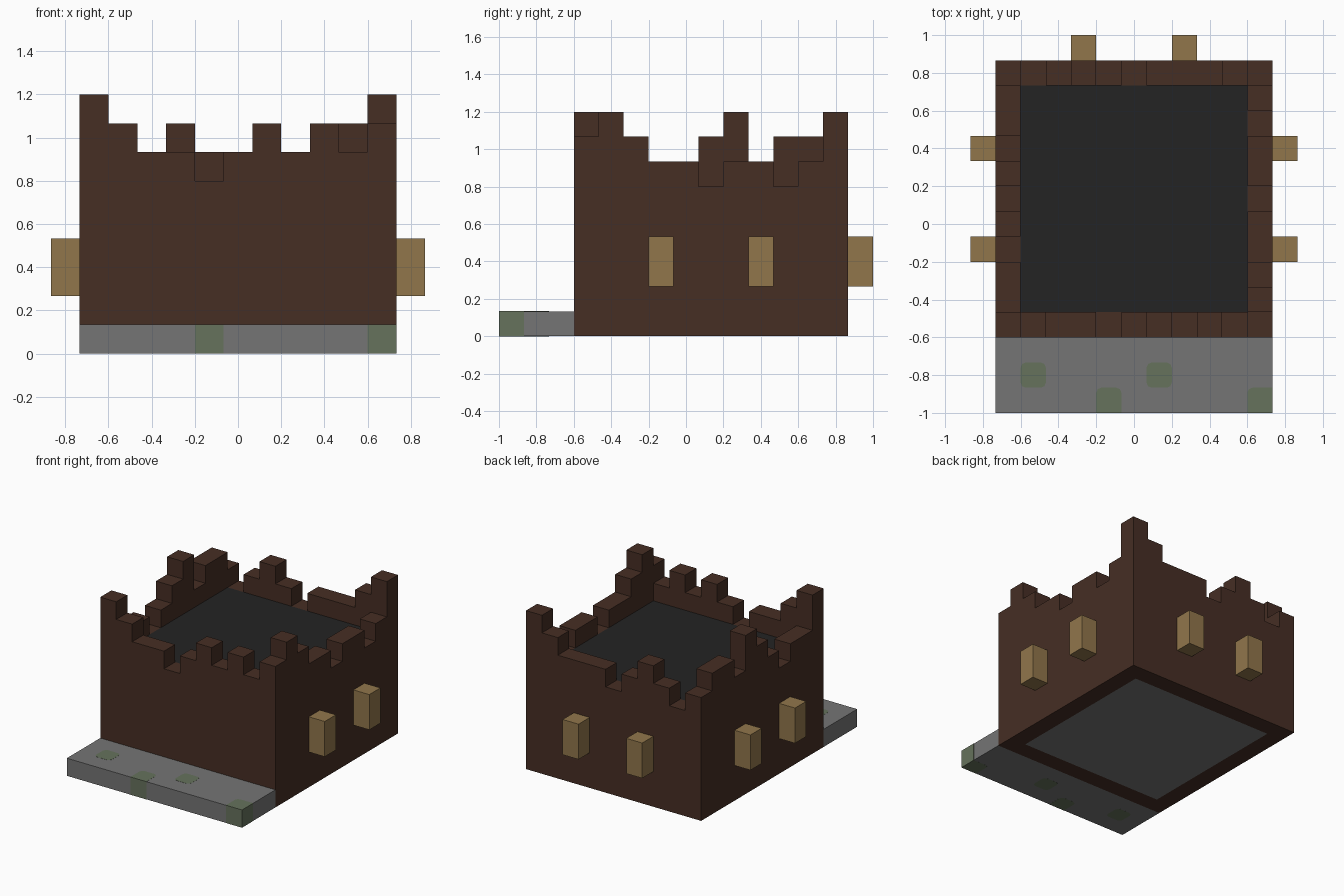
import bpy
import bmesh

cube = bpy.data.objects.get("Cube")
if cube:
    bpy.data.objects.remove(cube, do_unlink=True)

U = 2 / 15          # one block
X0, Y0 = -5.5, -4.5  # front corner of the building, in blocks


def material(name, rgb):
    def linear(c):
        c /= 255
        return c / 12.92 if c <= 0.04045 else ((c + 0.055) / 1.055) ** 2.4
    colour = (*[linear(c) for c in rgb], 1)
    mat = bpy.data.materials.new(name)
    mat.use_nodes = True
    mat.diffuse_color = colour
    bsdf = mat.node_tree.nodes["Principled BSDF"]
    bsdf.inputs["Base Color"].default_value = colour
    bsdf.inputs["Roughness"].default_value = 0.9
    return mat


brown = material("dark brown timber", (70, 46, 36))
stone = material("grey stone", (117, 117, 117))
moss = material("mossy stone", (102, 114, 92))
tan = material("tan window wood", (145, 118, 75))
black = material("black roof", (36, 36, 36))


def finish(name, bm, mat):
    bmesh.ops.recalc_face_normals(bm, faces=bm.faces)
    mesh = bpy.data.meshes.new(name)
    bm.to_mesh(mesh)
    bm.free()
    mesh.materials.append(mat)
    obj = bpy.data.objects.new(name, mesh)
    bpy.context.collection.objects.link(obj)
    return obj


def box_mesh(lo, hi):
    """Box between two corners given in blocks."""
    bm = bmesh.new()
    bmesh.ops.create_cube(bm, size=1)
    for v in bm.verts:
        v.co = [U * (a if c < 0 else b) for c, a, b in zip(v.co, lo, hi)]
    return bm


def box(name, lo, hi, mat):
    return finish(name, box_mesh(lo, hi), mat)


def wall(name, heights, start, along_x, offset):
    """One-block-thick wall whose top edge steps through the heights."""
    outline = [(start, 0)]
    for i, h in enumerate(heights):
        for p in ((start + i, h), (start + i + 1, h)):
            # merge level runs into one edge
            if len(outline) > 1 and outline[-1][1] == h and outline[-2][1] == h:
                outline.pop()
            if p != outline[-1]:
                outline.append(p)
    outline.append((start + len(heights), 0))
    bm = bmesh.new()
    verts = [bm.verts.new((a * U, offset * U, h * U) if along_x
                          else (offset * U, a * U, h * U)) for a, h in outline]
    face = bm.faces.new(verts)
    out = bmesh.ops.extrude_face_region(bm, geom=[face])
    moved = [v for v in out["geom"] if isinstance(v, bmesh.types.BMVert)]
    step = (0, U, 0) if along_x else (U, 0, 0)
    bmesh.ops.translate(bm, verts=moved, vec=step)
    return finish(name, bm, brown)


# Ruined walls
wall("front_wall", [9, 8, 7, 7, 6, 7, 8, 7, 8, 7, 8], X0, True, Y0)
wall("back_wall", [7, 6, 7, 8, 7, 6, 7, 7, 7, 8, 9], X0, True, Y0 + 10)
wall("left_wall", [9, 8, 7, 7, 6, 7, 7, 6, 7], Y0 + 1, False, X0 + 10)
wall("right_wall", [7, 7, 6, 7, 8, 9, 7, 8, 8], Y0 + 1, False, X0)

# Roof deck and ground floor inside the walls
box("roof_deck", (X0 + 1, Y0 + 1, 5), (-X0 - 1, Y0 + 10, 6), black)
box("ground_floor", (X0 + 1, Y0 + 1, 0), (-X0 - 1, Y0 + 10, 1), stone)

# Stone terrace in front
box("terrace", (X0, Y0 - 3, 0), (-X0, Y0, 1), stone)

# Mossy blocks, flush with the terrace and softened at their inner corners
E = 0.008
for n, (i, j) in enumerate([(1, 1), (4, 0), (6, 1), (10, 0)]):
    x, y = X0 + i, Y0 - 3 + j
    bm = box_mesh((x, y, -E / 4), (x + 1, y + 1, 1 + E))
    for v in bm.verts:
        if v.co.y < (Y0 - 2.99) * U:
            v.co.y -= E * U
        if v.co.x > (-X0 - 0.01) * U:
            v.co.x += E * U
    inner = [e for e in bm.edges
             if abs(e.verts[0].co.z - e.verts[1].co.z) > U / 2
             and e.verts[0].co.y > (Y0 - 2.99) * U
             and e.verts[0].co.x < (-X0 - 0.01) * U]
    bmesh.ops.bevel(bm, geom=inner, offset=0.2 * U, segments=2,
                    profile=0.5, affect='EDGES')
    finish(f"moss_block_{n + 1}", bm, moss)

# Projecting windows on the sides and the back
for side, x in (("left", -X0), ("right", X0 - 1)):
    for pos, y in (("front", Y0 + 3), ("rear", Y0 + 7)):
        box(f"{side}_{pos}_window", (x, y, 2), (x + 1, y + 1, 4), tan)
for side, x in (("left", 1.5), ("right", -2.5)):
    box(f"back_{side}_window", (x, Y0 + 11, 2), (x + 1, Y0 + 12, 4), tan)
